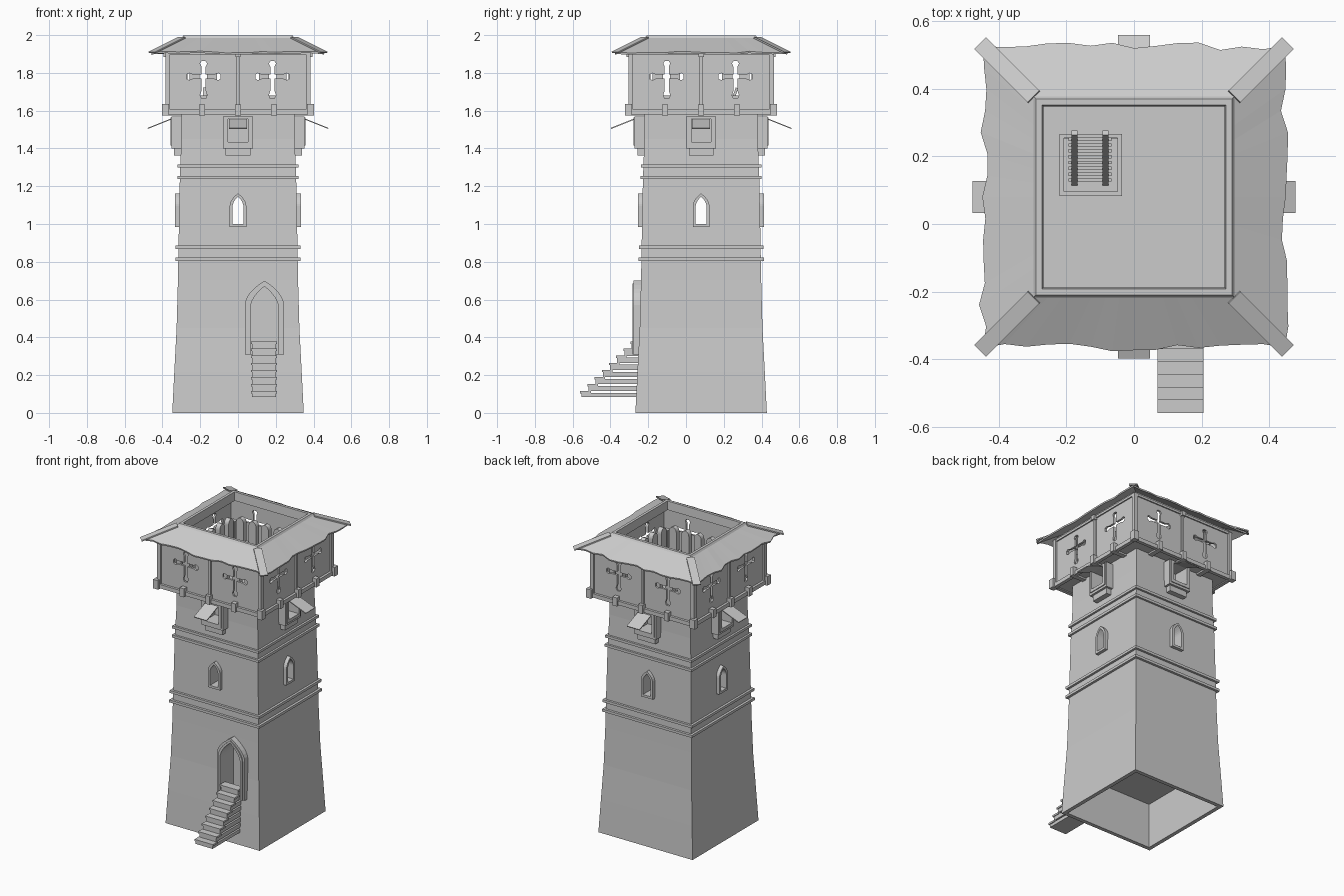
import bpy, bmesh, math, random
from mathutils import Vector, Matrix

random.seed(4)
CY = 0.08  # tower axis in y; the stairs stick out in front
if "Cube" in bpy.data.objects:
    bpy.data.objects.remove(bpy.data.objects["Cube"], do_unlink=True)

stone = bpy.data.materials.new("plain grey")
stone.use_nodes = True
GREY = (0.6, 0.6, 0.6, 1)
stone.diffuse_color = GREY
stone.node_tree.nodes["Principled BSDF"].inputs["Base Color"].default_value = GREY


def box(bm, x0, x1, y0, y1, z0, z1):
    m = Matrix.LocRotScale(Vector((x0 + x1, y0 + y1, z0 + z1)) / 2, None,
                           Vector((x1 - x0, y1 - y0, z1 - z0)))
    bmesh.ops.create_cube(bm, size=1, matrix=m)


def prism(bm, pts, y0, y1):
    """Extrude an (x, z) outline from y0 to y1."""
    a = [bm.verts.new((x, y0, z)) for x, z in pts]
    b = [bm.verts.new((x, y1, z)) for x, z in pts]
    bm.faces.new(a)
    bm.faces.new(b[::-1])
    for i in range(len(a)):
        bm.faces.new((a[i - 1], b[i - 1], b[i], a[i]))


def loft(bm, loops, closed=False):
    """Join loops of equal length with quads."""
    rows = [[bm.verts.new(p) for p in loop] for loop in loops]
    for j in range(0 if closed else 1, len(rows)):
        for i in range(len(rows[j])):
            bm.faces.new((rows[j - 1][i - 1], rows[j][i - 1], rows[j][i], rows[j - 1][i]))
    return rows


def frame(bm, outer, inner, y0, y1):
    """Hollow frame between two (x, z) outlines."""
    loft(bm, [[(x, y, z) for x, z in pts] for pts, y in
              ((outer, y0), (inner, y0), (inner, y1), (outer, y1))], True)


def square(h, z):
    return [(-h, -h, z), (h, -h, z), (h, h, z), (-h, h, z)]


def ring(bm, out, inn, z0, z1):
    loft(bm, [square(out, z0), square(out, z1), square(inn, z1), square(inn, z0)], True)


def slab(bm, p, q, w, t, side):
    """Flat bar from p to q, w wide along side and t thick."""
    p, q, s = Vector(p), Vector(q), Vector(side).normalized() * w / 2
    n = (q - p).cross(s).normalized() * t / 2
    rows = loft(bm, [[c - s - n, c + s - n, c + s + n, c - s + n] for c in (p, q)])
    bm.faces.new(rows[0])
    bm.faces.new(rows[1][::-1])


def rect(w, z0, z1):
    return [(-w, z0), (w, z0), (w, z1), (-w, z1)]


def arch(cx, w, z0, zs, z1, power=1.0, n=6):
    """Arched outline; power 1 is pointed, 0.5 is round."""
    right = [(w * (1 - (i / n) ** 2) ** power, zs + (z1 - zs) * i / n) for i in range(n)]
    pts = [(-w, z0), (w, z0)] + right + [(0, z1)] + [(-x, z) for x, z in right[::-1]]
    return [(cx + x, z) for x, z in pts]


def cross(cx, cz, w=0.011):
    """Arrow-slit cross with flared arms."""
    pts = []
    for k, length in enumerate((0.09, 0.082, 0.09, 0.115)):
        c, s = (1, 0, -1, 0)[k], (0, 1, 0, -1)[k]
        half = [(w, w), (length * 0.65, w), (length * 0.85, w * 1.7), (length, w)]
        arm = [(u, -v) for u, v in half] + [(u, v) for u, v in half[:0:-1]]
        pts += [(cx + u * c - v * s, cz + u * s + v * c) for u, v in arm]
    return pts


def four(bm):
    """Repeat everything on all four sides."""
    geom = bm.verts[:] + bm.edges[:] + bm.faces[:]
    for k in range(1, 4):
        new = bmesh.ops.duplicate(bm, geom=geom)["geom"]
        bmesh.ops.rotate(bm, verts=[v for v in new if isinstance(v, bmesh.types.BMVert)],
                         matrix=Matrix.Rotation(k * math.pi / 2, 3, "Z"))


def finish(bm, name):
    bmesh.ops.recalc_face_normals(bm, faces=bm.faces)
    me = bpy.data.meshes.new(name)
    bm.to_mesh(me)
    bm.free()
    me.materials.append(stone)
    ob = bpy.data.objects.new(name, me)
    ob.location.y = CY
    bpy.context.scene.collection.objects.link(ob)
    return ob


def cut(ob, bm):
    """Subtract the cutter mesh and discard it."""
    cutter = finish(bm, "cutter")
    cutter.hide_render = True
    mod = ob.modifiers.new("cut", "BOOLEAN")
    mod.operation, mod.solver, mod.object = "DIFFERENCE", "EXACT", cutter
    bpy.context.view_layer.update()
    done = bpy.data.meshes.new_from_object(ob.evaluated_get(bpy.context.evaluated_depsgraph_get()))
    ob.modifiers.clear()
    ob.data = done
    ob.data.name = ob.name
    bpy.data.objects.remove(cutter, do_unlink=True)


# Tapering tower with its openings
bm = bmesh.new()
profile = [(0.348, 0), (0.337, 0.22), (0.325, 0.45), (0.318, 0.7), (0.315, 0.88),
           (0.308, 1.24), (0.3, 1.45), (0.3, 1.6)]
rows = loft(bm, [square(h, z) for h, z in profile])
bm.faces.new(rows[0])
bm.faces.new(rows[-1])
tower = finish(bm, "tower_body")

slit = arch(0, 0.029, 1.0, 1.09, 1.145)
bm = bmesh.new()
prism(bm, rect(0.052, 1.435, 1.555), -0.4, -0.25)
four(bm)
prism(bm, slit, -0.4, 0.4)
prism(bm, arch(0.14, 0.075, 0.31, 0.55, 0.67), -0.45, -0.22)
box(bm, -0.322, 0.322, -0.322, 0.322, -0.1, 0.3)
box(bm, -0.208, -0.048, 0.017, 0.173, 1.3, 1.7)
cut(tower, bm)
bm = bmesh.new()
prism(bm, slit, -0.4, 0.4)
bmesh.ops.rotate(bm, verts=bm.verts, matrix=Matrix.Rotation(math.pi / 2, 3, "Z"))
cut(tower, bm)

# Paired string courses
bm = bmesh.new()
for z, h in ((0.805, 0.332), (0.868, 0.33), (1.238, 0.321), (1.298, 0.319)):
    ring(bm, h, 0.29, z, z + 0.017)
finish(bm, "string_courses")

# Slit window surrounds
bm = bmesh.new()
frame(bm, arch(0, 0.044, 0.985, 1.095, 1.162), slit, -0.334, -0.29)
four(bm)
finish(bm, "slit_window_frames")

# Upper windows with corbels and propped shutters
bm = bmesh.new()
frame(bm, rect(0.08, 1.4, 1.57), rect(0.052, 1.435, 1.555), -0.352, -0.29)
frame(bm, rect(0.07, 1.415, 1.565), rect(0.052, 1.435, 1.555), -0.358, -0.34)
box(bm, -0.065, 0.065, -0.338, -0.29, 1.362, 1.4)
four(bm)
finish(bm, "upper_window_frames")
bm = bmesh.new()
slab(bm, (0, -0.325, 1.567), (0, -0.478, 1.506), 0.094, 0.006, (1, 0, 0))
four(bm)
finish(bm, "window_shutters")

# Door surround and stairs
bm = bmesh.new()
inner = arch(0.14, 0.075, 0.31, 0.55, 0.67)
frame(bm, arch(0.14, 0.103, 0.31, 0.57, 0.7), inner, -0.357, -0.3)
frame(bm, arch(0.14, 0.09, 0.31, 0.56, 0.685), inner, -0.364, -0.34)
finish(bm, "door_frame")
bm = bmesh.new()
for i in range(8):
    y, z = -0.634 + i * 0.038, 0.115 + i * 0.0375
    box(bm, 0.075, 0.2, y, -0.325, 0.083 if i == 0 else z - 0.0375, z - 0.01)
    box(bm, 0.07, 0.206, y - 0.006, y + 0.05, z - 0.012, z)
finish(bm, "stairs")

# Parapet with round-topped merlons
bm = bmesh.new()
for i in range(6):
    prism(bm, arch((i - 2.5) * 0.092, 0.027, 1.62, 1.8, 1.835, 0.5), -0.3, -0.268)
box(bm, 0.268, 0.3, -0.3, -0.268, 1.6, 1.8)
four(bm)
ring(bm, 0.3, 0.268, 1.59, 1.68)
finish(bm, "parapet")

# Hatch and ladder on the deck
bm = bmesh.new()
ring(bm, 0.092, 0.079, 1.595, 1.612)
bmesh.ops.translate(bm, verts=bm.verts, vec=(-0.128, 0.095, 0))
finish(bm, "hatch_frame")
bm = bmesh.new()
foot, head = Vector((-0.13, 0.04, 1.3)), Vector((-0.13, 0.19, 1.72))
for x in (-0.046, 0.046):
    off = Vector((x, 0, 0))
    slab(bm, foot + off, head + off, 0.018, 0.014, (1, 0, 0))
for i in range(8):
    c = foot.lerp(head, 0.07 + i * 0.115)
    slab(bm, c - Vector((0.064, 0, 0)), c + Vector((0.064, 0, 0)), 0.01, 0.01, (0, 1, 0))
finish(bm, "ladder")

# Overhanging gallery walls with cross slits
bm = bmesh.new()
ring(bm, 0.372, 0.358, 1.59, 1.925)
gallery = finish(bm, "gallery_walls")
bm = bmesh.new()
for x in (-0.182, 0.182):
    prism(bm, cross(x, 1.78), -0.45, -0.33)
four(bm)
cut(gallery, bm)

# Gallery floor, rails, posts and beam ends
bm = bmesh.new()
ring(bm, 0.372, 0.285, 1.586, 1.6)
ring(bm, 0.388, 0.365, 1.58, 1.606)
ring(bm, 0.38, 0.35, 1.897, 1.912)
finish(bm, "gallery_floor_and_rails")
bm = bmesh.new()
box(bm, -0.008, 0.008, -0.383, -0.36, 1.6, 1.91)
box(bm, 0.36, 0.385, -0.385, -0.36, 1.6, 1.91)
for x in (-0.19, 0, 0.19):
    box(bm, x - 0.016, x + 0.016, -0.402, -0.29, 1.575, 1.632)
box(bm, 0.365, 0.402, -0.402, -0.365, 1.575, 1.635)
box(bm, -0.014, 0.014, -0.395, -0.37, 1.885, 1.915)
four(bm)
finish(bm, "gallery_posts_and_beam_ends")

# Ragged skirt roof around the open deck
N = 14
jitter = [random.uniform(-0.014, 0.012) for _ in range(4 * N)]


def roof_loop(h, z, rough):
    pts = []
    for k in range(4):
        turn = Matrix.Rotation(k * math.pi / 2, 3, "Z")
        for i in range(N):
            r = jitter[k * N + i] * rough if i else 0
            pts.append(turn @ Vector((h * (2 * i / N - 1), -h - r, z - r * 0.4)))
    return pts


bm = bmesh.new()
loft(bm, [roof_loop(*p) for p in ((0.447, 1.91, 1), (0.298, 1.985, 0), (0.29, 1.997, 0),
                                  (0.272, 1.997, 0), (0.268, 1.94, 0), (0.285, 1.94, 0),
                                  (0.29, 1.975, 0), (0.445, 1.9, 1))], True)
finish(bm, "roof")
bm = bmesh.new()
slab(bm, (0.297, -0.297, 1.987), (0.455, -0.455, 1.908), 0.05, 0.008, (1, 1, 0))
four(bm)
finish(bm, "roof_hip_caps")
